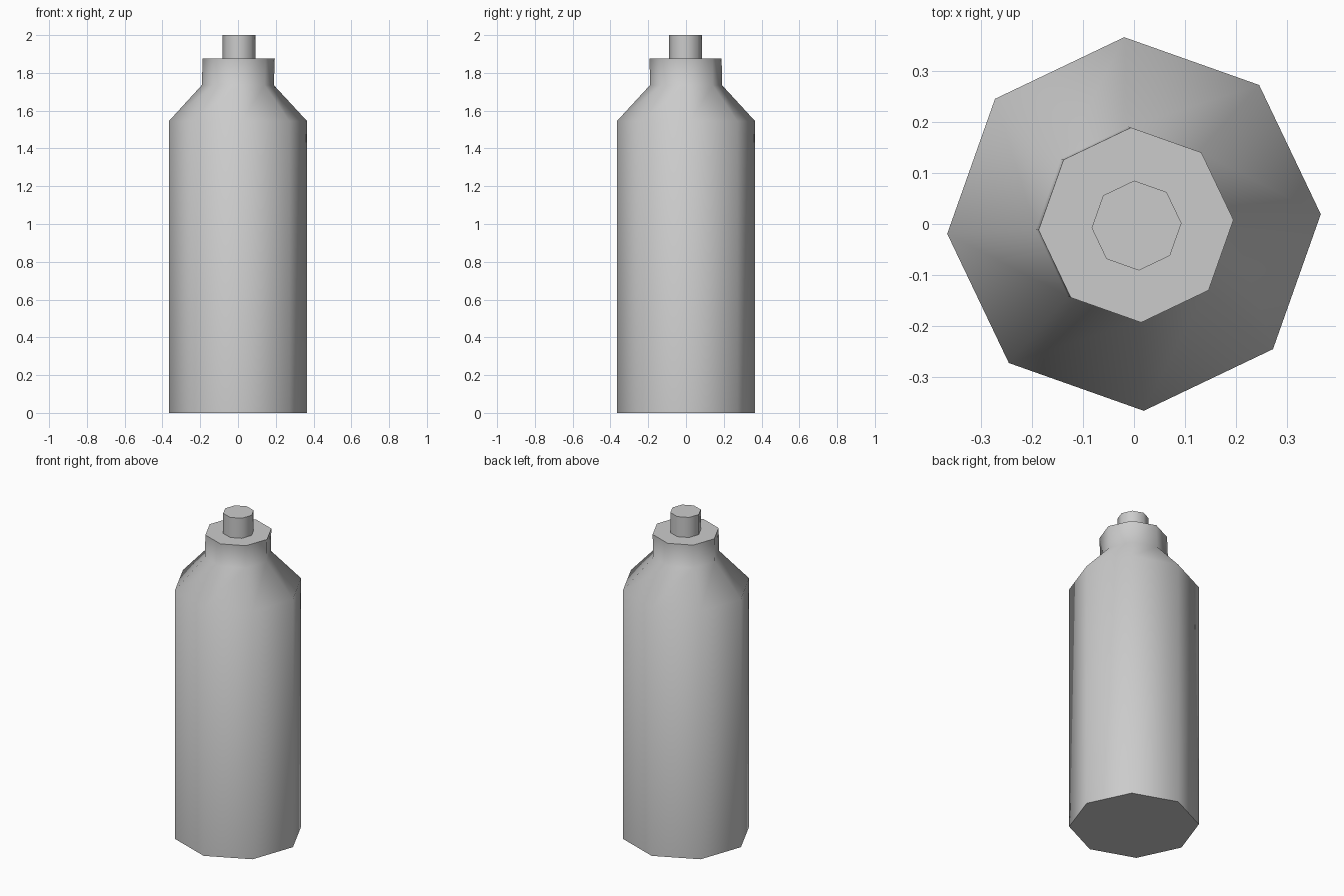
import bpy, bmesh
from math import cos, sin, pi, radians

cube = bpy.data.objects.get("Cube")
if cube:
    bpy.data.objects.remove(cube)

SIDES = 8
TURN = radians(3)

grey = bpy.data.materials.new("plain grey")
grey.use_nodes = True
colour = (0.6, 0.6, 0.6, 1)
grey.diffuse_color = colour
grey.node_tree.nodes["Principled BSDF"].inputs["Base Color"].default_value = colour


def loft(name, rings):
    """Closed eight-sided loft; each ring is (radius, z, centre x, centre y)."""
    bm = bmesh.new()
    loops = [[bm.verts.new((cx + r * cos(TURN + 2 * pi * i / SIDES),
                            cy + r * sin(TURN + 2 * pi * i / SIDES), z))
              for i in range(SIDES)] for r, z, cx, cy in rings]
    for low, high in zip(loops, loops[1:]):
        for i in range(SIDES):
            j = (i + 1) % SIDES
            bm.faces.new((low[i], low[j], high[j], high[i]))
    bm.faces.new(loops[0][::-1])
    bm.faces.new(loops[-1])
    mesh = bpy.data.meshes.new(name)
    bm.to_mesh(mesh)
    bm.free()
    mesh.materials.append(grey)
    obj = bpy.data.objects.new(name, mesh)
    bpy.context.collection.objects.link(obj)
    bpy.ops.object.select_all(action='DESELECT')
    obj.select_set(True)
    bpy.context.view_layer.objects.active = obj
    bpy.ops.object.shade_smooth_by_angle(angle=radians(60))
    return obj


# Bottle: straight body, sloping shoulder and slightly leaning neck
loft("bottle_body", [(0.366, 0, 0, 0), (0.366, 1.545, 0, 0),
                     (0.191, 1.735, -0.001, 0), (0.191, 1.875, 0.004, -0.002)])

# Narrow spout on top of the neck
loft("spout", [(0.088, 1.875, 0.005, -0.003), (0.088, 2, 0.005, -0.003)])
